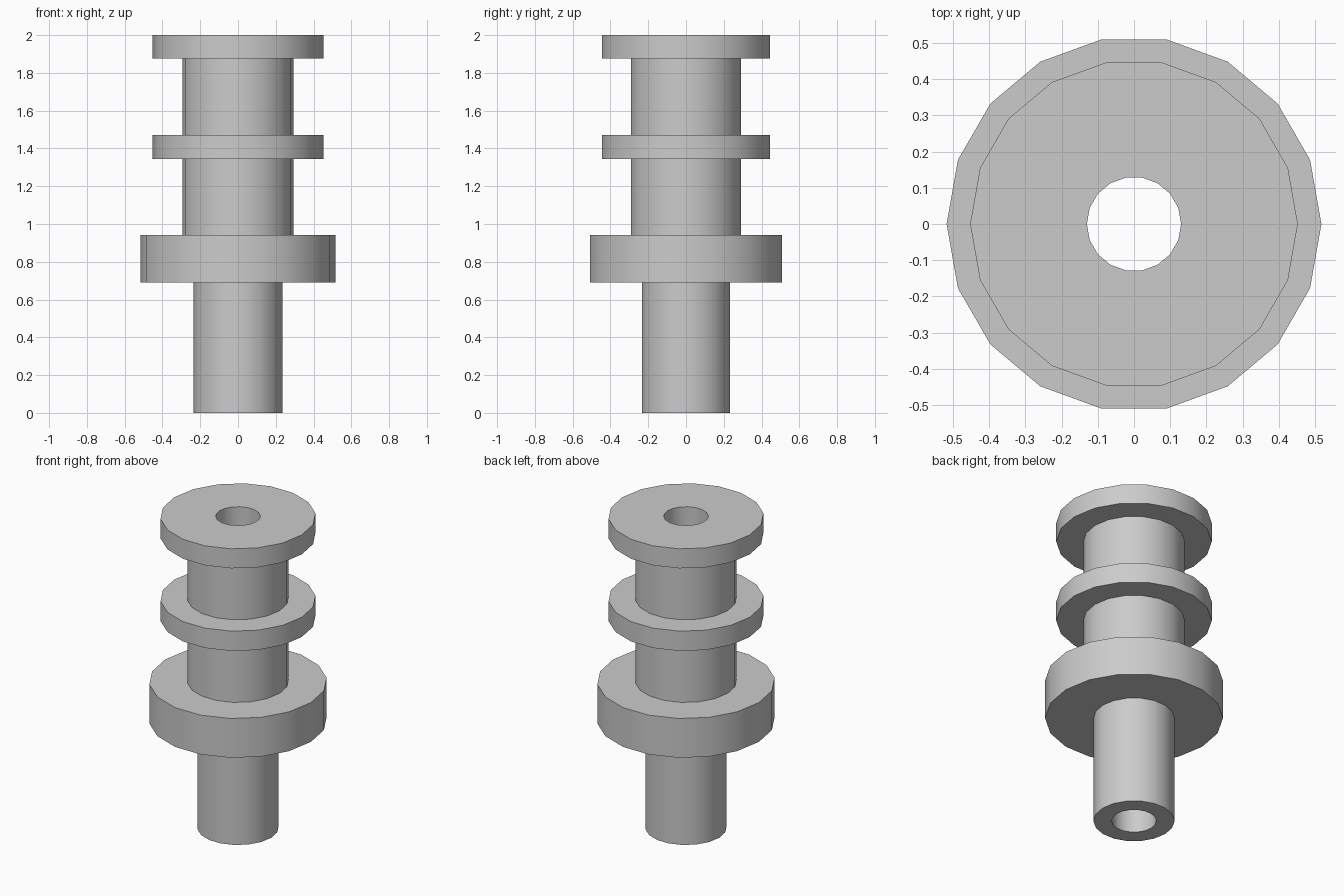
import bpy
import bmesh
import math

SIDES = 18
BORE = 0.13

cube = bpy.data.objects.get("Cube")
if cube:
    bpy.data.objects.remove(cube)

# Plain grey for the whole part
grey = bpy.data.materials.new("plain grey")
grey.use_nodes = True
colour = (0.6, 0.6, 0.6, 1)
grey.diffuse_color = colour
grey.node_tree.nodes["Principled BSDF"].inputs["Base Color"].default_value = colour

# Stacked sections from the bottom up: radius, bottom, top
sections = [
    (0.236, 0.0, 0.69),     # shaft
    (0.517, 0.69, 0.942),   # thick collar
    (0.295, 0.942, 1.345),  # lower neck
    (0.452, 1.345, 1.472),  # middle flange
    (0.295, 1.472, 1.875),  # upper neck
    (0.452, 1.875, 2.0),    # top flange
]

# Closed profile: bore wall, then the stepped outside
profile = [(BORE, 2.0), (BORE, 0.0)]
for radius, bottom, top in sections:
    profile += [(radius, bottom), (radius, top)]

# Revolve the profile around the vertical axis
bm = bmesh.new()
rings = []
for i in range(SIDES):
    a = math.tau * i / SIDES
    rings.append([bm.verts.new((r * math.cos(a), r * math.sin(a), z)) for r, z in profile])
for i, ring in enumerate(rings):
    following = rings[(i + 1) % SIDES]
    for j in range(len(profile)):
        k = (j + 1) % len(profile)
        bm.faces.new((ring[j], following[j], following[k], ring[k]))
bmesh.ops.recalc_face_normals(bm, faces=bm.faces)

mesh = bpy.data.meshes.new("flanged_bushing")
bm.to_mesh(mesh)
bm.free()
mesh.materials.append(grey)
bushing = bpy.data.objects.new("flanged_bushing", mesh)
bpy.context.collection.objects.link(bushing)

# Smooth round walls with crisp steps
bpy.ops.object.select_all(action="DESELECT")
bushing.select_set(True)
bpy.context.view_layer.objects.active = bushing
bpy.ops.object.shade_smooth_by_angle(angle=math.radians(30))
